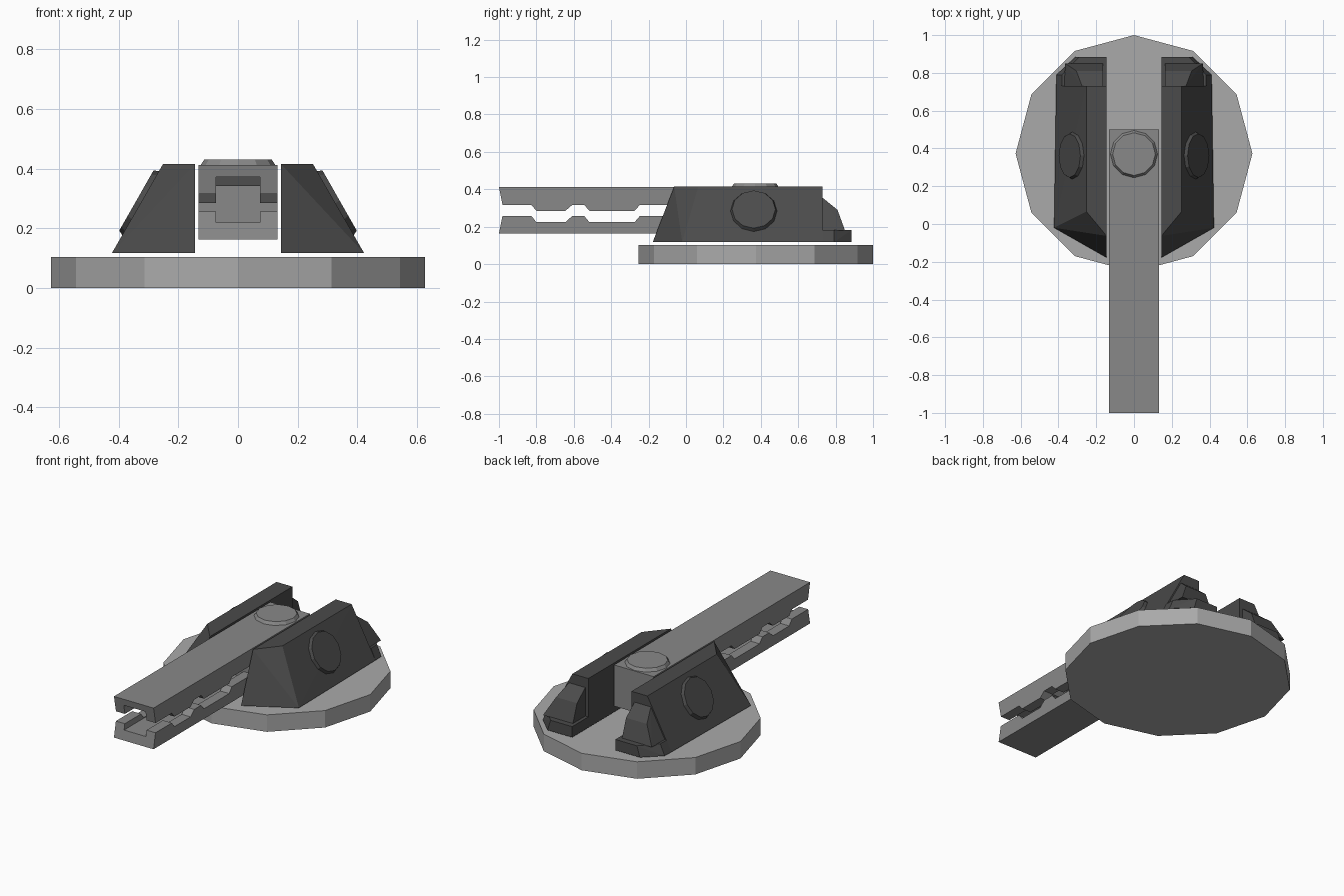
import bpy, bmesh, math
from mathutils import Vector, Matrix

if "Cube" in bpy.data.objects:
    bpy.data.objects.remove(bpy.data.objects["Cube"])


def material(name, v):
    m = bpy.data.materials.new(name)
    m.diffuse_color = (v, v, v, 1)
    m.use_nodes = True
    m.node_tree.nodes["Principled BSDF"].inputs["Base Color"].default_value = m.diffuse_color
    return m


DARK, MID, LIGHT = material("dark", 0.07), material("mid", 0.25), material("light", 0.4)


def finish(bm, name, mat, mirror=False):
    bmesh.ops.recalc_face_normals(bm, faces=bm.faces)
    me = bpy.data.meshes.new(name)
    bm.to_mesh(me)
    bm.free()
    me.materials.append(mat)
    ob = bpy.data.objects.new(name, me)
    bpy.context.collection.objects.link(ob)
    if mirror:
        ob.modifiers.new("mirror", 'MIRROR').use_axis[0] = True
    return ob


def hull(name, pts, mat, mirror=False):
    bm = bmesh.new()
    for p in pts:
        bm.verts.new(p)
    bmesh.ops.convex_hull(bm, input=bm.verts)
    bmesh.ops.dissolve_limit(bm, angle_limit=math.radians(1.5), verts=bm.verts, edges=bm.edges)
    return finish(bm, name, mat, mirror)


def disc(name, r1, r2, depth, matrix, mat, mirror=False):
    # twelve-sided disc standing on the origin of the matrix
    bm = bmesh.new()
    bmesh.ops.create_cone(bm, cap_ends=True, segments=12, radius1=r1, radius2=r2, depth=depth,
                          matrix=matrix @ Matrix.Translation((0, 0, depth / 2)))
    return finish(bm, name, mat, mirror)


# Base plate
disc("base_plate", 0.627, 0.627, 0.103, Matrix.Translation((0, 0.373, 0)), LIGHT)

# Toothed rails: a U section lofted along y; t = 1 marks the stepped-down stretches
W, C, BOTTOM, TOP, ROOT = 0.133, 0.073, 0.163, 0.413, -0.05
stations = [(-1, 0), (-0.825, 0), (-0.80, 1), (-0.645, 1), (-0.61, 0), (-0.543, 0),
            (-0.516, 1), (-0.275, 1), (-0.248, 0), (ROOT, 0)]


def rail(name, outer, edge, channel):
    bm = bmesh.new()
    rings = []
    for i, (y, t) in enumerate(stations):
        e, c = edge(t), channel(t)
        half = [(W, outer), (W, e), (C, e), (C, c)]
        ring = half + [(-x, z) for x, z in reversed(half)]
        # the front end slants back towards the gap
        rings.append([bm.verts.new((x, y + (0.2 * abs(z - outer) if i == 0 else 0), z))
                      for x, z in ring])
    for a, b in zip(rings, rings[1:]):
        for k in range(8):
            n = (k + 1) % 8
            bm.faces.new((a[k], a[n], b[n], b[k]))
    bm.faces.new(rings[0])
    bm.faces.new(rings[-1])
    return finish(bm, name, MID)


rail("upper_rail", TOP, lambda t: 0.315 - 0.03 * t, lambda t: 0.372 - 0.03 * t)
rail("lower_rail", BOTTOM, lambda t: 0.256 - 0.032 * t, lambda t: 0.22)

# Rail body and its top pivot cap
hull("rail_body", [(x, y, z) for x in (-W, W) for y in (ROOT, 0.5) for z in (BOTTOM, TOP)], MID)
disc("pivot_cap", 0.125, 0.113, 0.018, Matrix.Translation((0, 0.37, TOP)), MID)

# Side brackets: sloped outer face and raked front
Z0, Z1 = 0.117, 0.415
hull("side_bracket", [(0.145, -0.178, Z0), (0.423, -0.02, Z0), (0.412, 0.73, Z0), (0.145, 0.73, Z0),
                      (0.145, -0.063, Z1), (0.252, 0.066, Z1), (0.252, 0.73, Z1), (0.145, 0.73, Z1)],
     DARK, True)

# Rear foot with a chamfered corner
foot = [(0.145, 0.73, 0), (0.145, 0.885, 0), (0.31, 0.885, 0.02), (0.41, 0.79, 0.03), (0.412, 0.73, 0.03)]
hull("bracket_foot", [(x, y, Z0) for x, y, d in foot] + [(x - d, y, 0.182) for x, y, d in foot],
     DARK, True)

# Rear block stepping down onto the foot
profile = [(0.73, 0.355, 0.275), (0.81, 0.29, 0.305), (0.85, 0.18, 0.365), (0.73, 0.18, 0.37)]
hull("bracket_rear_block", [(x, y, z) for y, z, xo in profile for x in (0.165, xo)], DARK, True)

# Round bosses on the sloped outer faces
normal = Vector((Z1 - Z0, 0, 0.17))
tilt = Matrix.Rotation(math.atan2(normal.x, normal.z), 4, 'Y')
disc("side_boss", 0.127, 0.116, 0.022, Matrix.Translation((0.322, 0.362, 0.282)) @ tilt, DARK, True)
